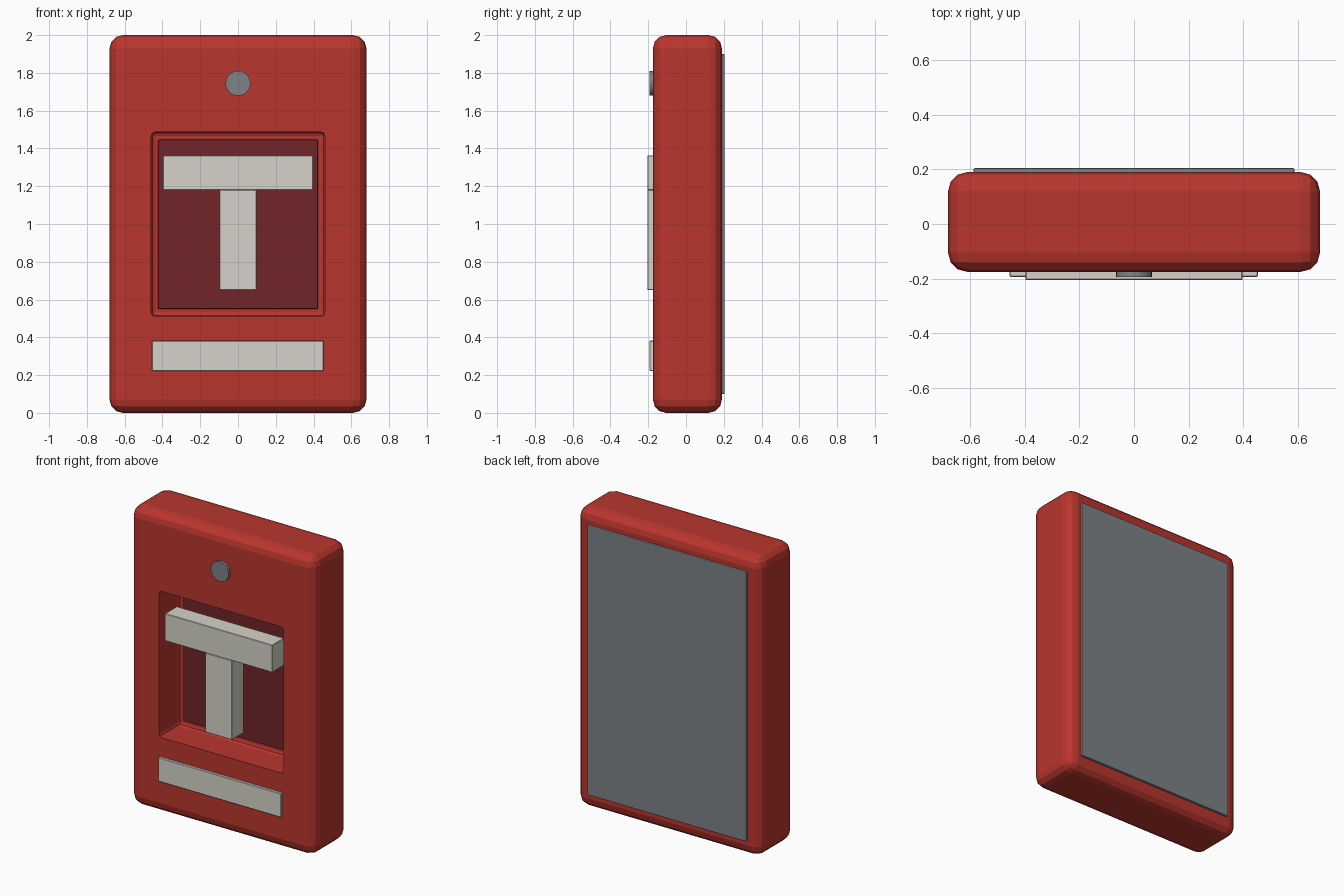
import bpy
import math

if "Cube" in bpy.data.objects:
    bpy.data.objects.remove(bpy.data.objects["Cube"])


def material(name, rgb):
    m = bpy.data.materials.new(name)
    m.diffuse_color = (*rgb, 1.0)
    m.use_nodes = True
    m.node_tree.nodes["Principled BSDF"].inputs["Base Color"].default_value = m.diffuse_color
    return m


RED = material("red_plastic", (0.49, 0.036, 0.027))
DARK = material("dark_red", (0.165, 0.018, 0.020))
WHITE = material("off_white", (0.66, 0.65, 0.58))
GREY = material("grey_metal", (0.21, 0.225, 0.245))


def box(name, x, y, z, mat, bevel=0.0, segments=2):
    """Box from (min, max) ranges on each axis, with optional rounded edges."""
    bpy.ops.mesh.primitive_cube_add(
        size=1, location=[sum(r) / 2 for r in (x, y, z)])
    o = bpy.context.object
    o.name = name
    o.scale = [r[1] - r[0] for r in (x, y, z)]
    bpy.ops.object.transform_apply(location=False, rotation=False, scale=True)
    o.data.materials.append(mat)
    if bevel:
        b = o.modifiers.new("round_edges", 'BEVEL')
        b.width, b.segments = bevel, segments
        bpy.ops.object.modifier_apply(modifier=b.name)
    return o


# Rounded housing with a deep pocket
housing = box("housing", (-0.68, 0.68), (-0.175, 0.19), (0, 2), RED, 0.07, 3)
cutter = box("pocket_cutter", (-0.46, 0.46), (-0.4, 0.04), (0.51, 1.487), RED, 0.022, 2)
cut = housing.modifiers.new("pocket", 'BOOLEAN')
cut.operation, cut.solver, cut.object = 'DIFFERENCE', 'EXACT', cutter
bpy.context.view_layer.objects.active = housing
bpy.ops.object.modifier_apply(modifier=cut.name)
bpy.data.objects.remove(cutter)

# Dark panel at the back of the pocket
box("pocket_panel", (-0.423, 0.423), (0.025, 0.06), (0.55, 1.447), DARK, 0.006)

# T-shaped pull handle
box("handle_bar", (-0.397, 0.397), (-0.205, -0.08), (1.18, 1.363), WHITE, 0.003, 1)
box("handle_stem", (-0.098, 0.098), (-0.205, -0.08), (0.65, 1.18), WHITE, 0.003, 1)

# Label strip below the pocket
box("label_strip", (-0.455, 0.453), (-0.193, -0.165), (0.222, 0.382), WHITE, 0.003, 1)

# Wall plate on the back
box("back_plate", (-0.587, 0.587), (0.17, 0.205), (0.1, 1.9), GREY, 0.006)

# Indicator lamp
bpy.ops.mesh.primitive_cylinder_add(
    vertices=24, radius=0.066, depth=0.04,
    location=(0, -0.174, 1.745), rotation=(math.pi / 2, 0, 0))
lamp = bpy.context.object
lamp.name = "indicator_lamp"
lamp.data.materials.append(GREY)
bpy.ops.object.shade_smooth_by_angle(angle=math.radians(30))
